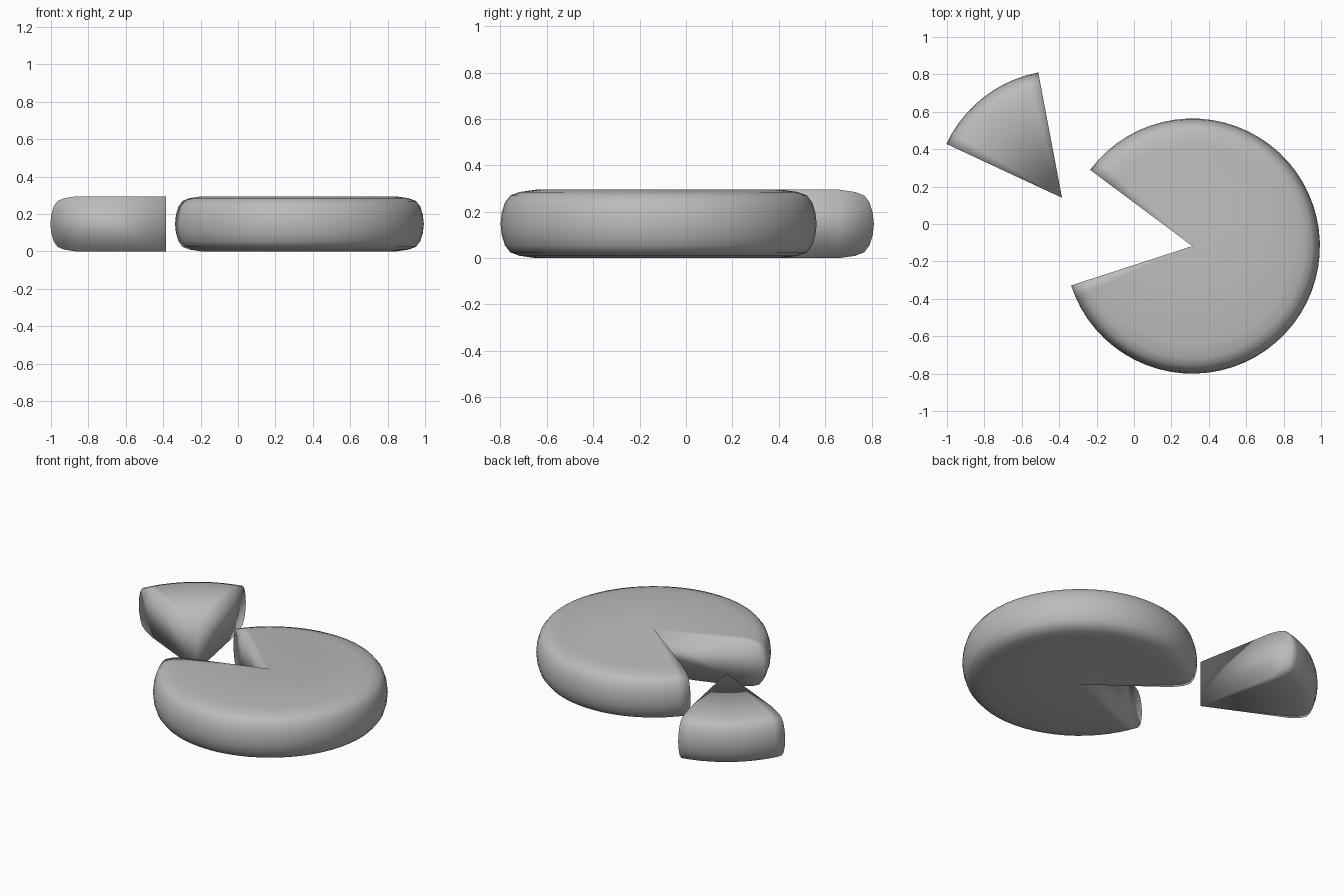
import bpy, bmesh, math

default = bpy.data.objects.get("Cube")
if default:
    bpy.data.objects.remove(default, do_unlink=True)

# Rind and paste share one plain colour
grey = bpy.data.materials.new("plain grey")
grey.use_nodes = True
colour = (0.5, 0.5, 0.5, 1)
grey.diffuse_color = colour
grey.node_tree.nodes["Principled BSDF"].inputs["Base Color"].default_value = colour

HEIGHT = 0.295
# Lower half of the rounded rim (radius, height), mirrored for the upper half
LOWER = [(0.53, 0.0), (0.6, 0.01), (0.64, 0.025), (0.663, 0.055), (0.677, 0.1)]
PROFILE = LOWER + [(0.682, HEIGHT / 2)] + [(r, HEIGHT - z) for r, z in reversed(LOWER)]


def cheese_sector(name, apex, start, sweep, segments):
    """Sweep the rim round the apex, then close both flat cut sides."""
    bm = bmesh.new()
    foot = bm.verts.new((apex[0], apex[1], 0))
    head = bm.verts.new((apex[0], apex[1], HEIGHT))
    columns = []
    for i in range(segments + 1):
        a = math.radians(start + sweep * i / segments)
        columns.append([bm.verts.new((apex[0] + r * math.cos(a),
                                      apex[1] + r * math.sin(a), z))
                        for r, z in PROFILE])
    for a, b in zip(columns, columns[1:]):
        bm.faces.new((foot, b[0], a[0]))
        bm.faces.new((head, a[-1], b[-1]))
        for k in range(len(PROFILE) - 1):
            bm.faces.new((a[k], b[k], b[k + 1], a[k + 1]))
    # Cut sides
    bm.faces.new([foot] + columns[0] + [head])
    bm.faces.new([head] + columns[-1][::-1] + [foot])
    bmesh.ops.recalc_face_normals(bm, faces=bm.faces)
    for face in bm.faces:
        face.smooth = True
    mesh = bpy.data.meshes.new(name)
    bm.to_mesh(mesh)
    bm.free()
    mesh.materials.append(grey)
    obj = bpy.data.objects.new(name, mesh)
    bpy.context.collection.objects.link(obj)
    return obj


# Main wheel with its missing wedge, and the wedge lying beside it
cheese_sector("cheese_wheel", (0.312, -0.118), 198, 305.3, 54)
cheese_sector("cheese_slice", (-0.385, 0.14), 100.7, 54.3, 10)
